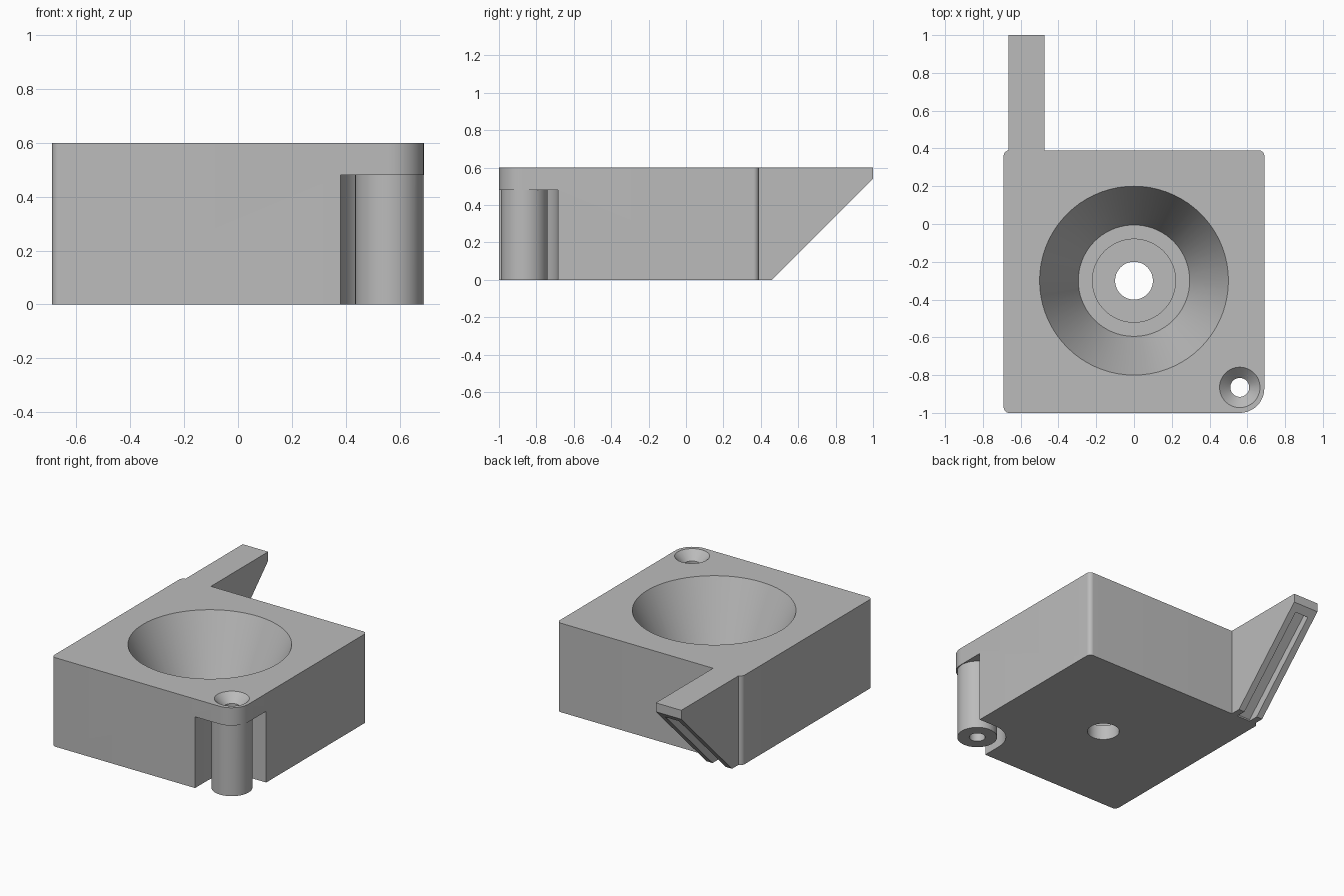
import bpy
import bmesh
from math import pi, sin, cos, radians
from mathutils import Vector

if "Cube" in bpy.data.objects:
    bpy.data.objects.remove(bpy.data.objects["Cube"], do_unlink=True)

grey = bpy.data.materials.new("plain grey")
grey.use_nodes = True
GREY = (0.5, 0.5, 0.5, 1.0)
grey.diffuse_color = GREY
grey.node_tree.nodes["Principled BSDF"].inputs["Base Color"].default_value = GREY


def finish(bm, name):
    bmesh.ops.recalc_face_normals(bm, faces=bm.faces)
    mesh = bpy.data.meshes.new(name)
    bm.to_mesh(mesh)
    bm.free()
    mesh.materials.append(grey)
    obj = bpy.data.objects.new(name, mesh)
    bpy.context.collection.objects.link(obj)
    return obj


def extrude(name, points, direction):
    """Solid from a flat outline pushed along a direction."""
    bm = bmesh.new()
    face = bm.faces.new([bm.verts.new(p) for p in points])
    result = bmesh.ops.extrude_face_region(bm, geom=[face])
    verts = [g for g in result["geom"] if isinstance(g, bmesh.types.BMVert)]
    bmesh.ops.translate(bm, verts=verts, vec=Vector(direction))
    return finish(bm, name)


def rounded_box(name, x0, x1, y0, y1, z0, z1, radii):
    """Box with upright corner radii: front left, front right, back right, back left."""
    corners = [(x0, y0, 1, 1), (x1, y0, -1, 1), (x1, y1, -1, -1), (x0, y1, 1, -1)]
    points = []
    for i, ((x, y, sx, sy), r) in enumerate(zip(corners, radii)):
        steps = 12 if r else 0
        for k in range(steps + 1):
            a = pi + (i + k / max(steps, 1)) * pi / 2
            points.append((x + sx * r + r * cos(a), y + sy * r + r * sin(a), z0))
    return extrude(name, points, (0, 0, z1 - z0))


def turned(name, profile, x, y, steps=72):
    """Solid of revolution from (radius, height) pairs."""
    bm = bmesh.new()
    verts = [bm.verts.new((r, 0, z)) for r, z in profile]
    edges = [bm.edges.new(pair) for pair in zip(verts, verts[1:])]
    bmesh.ops.spin(bm, geom=verts + edges, cent=(0, 0, 0), axis=(0, 0, 1),
                   angle=2 * pi, steps=steps)
    bmesh.ops.remove_doubles(bm, verts=bm.verts, dist=1e-5)
    bmesh.ops.translate(bm, verts=bm.verts, vec=(x, y, 0))
    return finish(bm, name)


def combine(target, tool, operation):
    mod = target.modifiers.new(operation.lower(), "BOOLEAN")
    mod.operation = operation
    mod.solver = "EXACT"
    mod.object = tool
    bpy.context.view_layer.objects.active = target
    bpy.ops.object.modifier_apply(modifier=mod.name)
    bpy.data.objects.remove(tool, do_unlink=True)


def side_prism(name, x0, x1, outline):
    return extrude(name, [(x0, y, z) for y, z in outline], (x1 - x0, 0, 0))


POST_X, POST_Y = 0.56, -0.865

# Main block, with one broad corner around the post
body = rounded_box("funnel_block", -0.69, 0.69, -1, 0.39, 0, 0.6,
                   (0.03, 0.13, 0.03, 0.03))

# Corner notch under the cap
combine(body, rounded_box("notch_cutter", 0.38, 0.9, -1.2, -0.685, -0.1, 0.48,
                          (0, 0, 0, 0.18)), "DIFFERENCE")

# Stepped funnel and drain hole
combine(body, turned("funnel_cutter", [
    (0, -0.1), (0.1, -0.1), (0.1, 0.1), (0.22, 0.1), (0.22, 0.15),
    (0.295, 0.15), (0.5, 0.6), (0.545, 0.7), (0, 0.7)], 0, -0.3), "DIFFERENCE")

# Slanted arm at the back, grooved along its underside
arm = side_prism("arm", -0.665, -0.475,
                 [(0.3, 0), (0.46, 0), (1, 0.54), (1, 0.6), (0.3, 0.6)])
combine(arm, side_prism("groove_cutter", -0.62, -0.52,
                        [(0.39, -0.07), (0.96, 0.44), (0.96, 0.57), (0.39, 0.01)]),
        "DIFFERENCE")
combine(body, arm, "UNION")

# Screw post in the notch
combine(body, turned("post", [(0, 0), (0.125, 0), (0.125, 0.5), (0, 0.5)],
                     POST_X, POST_Y, 48), "UNION")

# Countersunk screw hole through cap and post
combine(body, turned("screw_cutter", [
    (0, -0.1), (0.05, -0.1), (0.05, 0.543), (0.107, 0.6), (0.157, 0.65), (0, 0.65)],
    POST_X, POST_Y, 48), "DIFFERENCE")

# Smooth curves, crisp edges
bpy.ops.object.select_all(action="DESELECT")
body.select_set(True)
bpy.context.view_layer.objects.active = body
bpy.ops.object.shade_smooth_by_angle(angle=radians(25))
